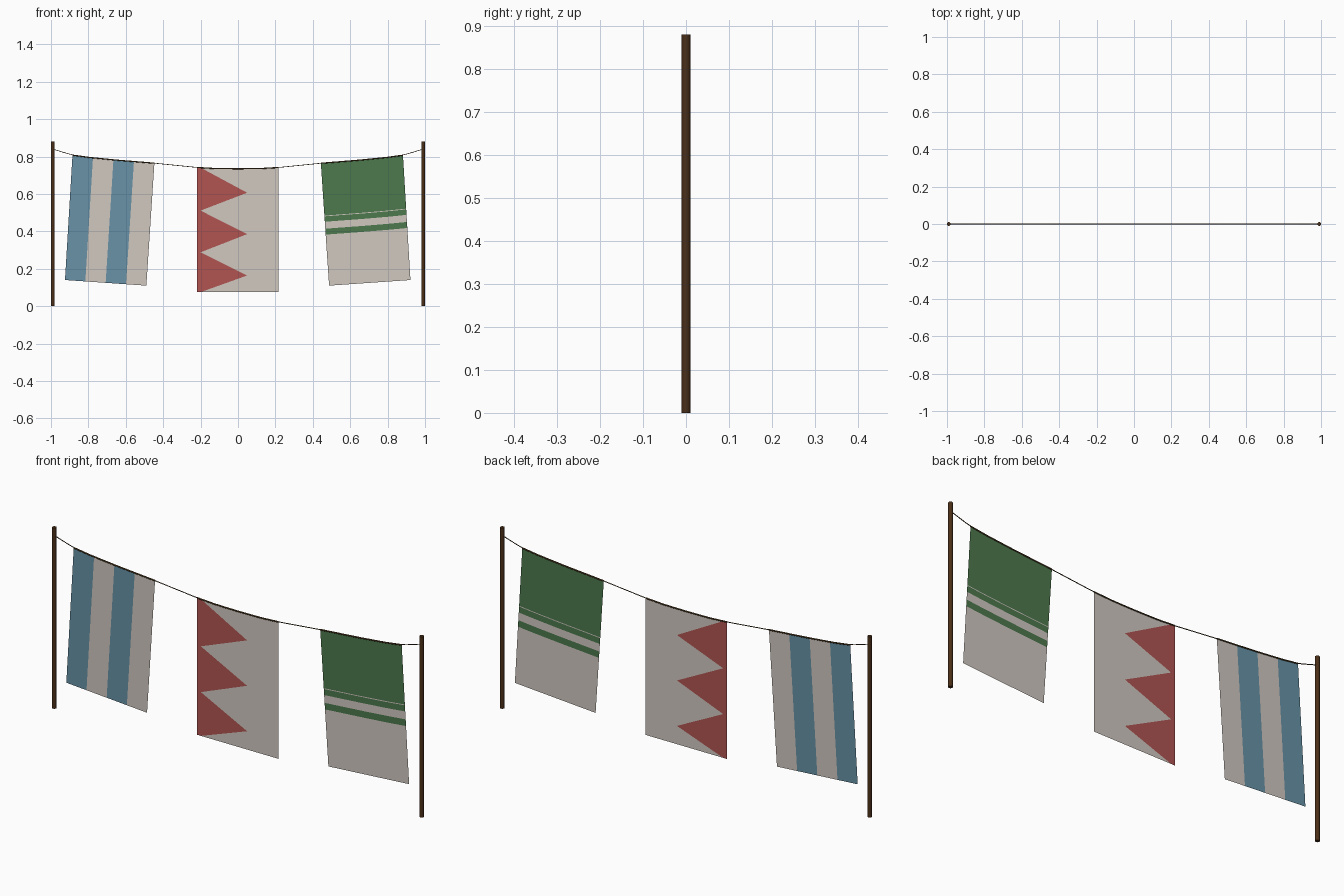
import bpy, bmesh
from mathutils import Vector

if "Cube" in bpy.data.objects:
    bpy.data.objects.remove(bpy.data.objects["Cube"])


def material(name, rgb):
    m = bpy.data.materials.new(name)
    m.diffuse_color = (*rgb, 1)
    m.use_nodes = True
    m.node_tree.nodes["Principled BSDF"].inputs["Base Color"].default_value = m.diffuse_color
    return m


BROWN = material("dark brown wood", (0.07, 0.028, 0.009))
ROPE = material("rope brown", (0.08, 0.045, 0.015))
CREAM = material("cream cloth", (0.63, 0.58, 0.53))
BLUE = material("blue cloth", (0.14, 0.29, 0.39))
RED = material("red cloth", (0.44, 0.09, 0.085))
GREEN = material("green cloth", (0.075, 0.19, 0.075))

# Sagging line, right half, mirrored in x
SAG = [(0, 0.735), (0.12, 0.736), (0.22, 0.742), (0.45, 0.765),
       (0.65, 0.781), (0.80, 0.796), (0.885, 0.808), (0.99, 0.84)]


def rope_z(x):
    x = abs(x)
    for (x0, z0), (x1, z1) in zip(SAG, SAG[1:]):
        if x <= x1:
            return z0 + (z1 - z0) * (x - x0) / (x1 - x0)
    return SAG[-1][1]


def cord(name, xa, xb, radius, n):
    cu = bpy.data.curves.new(name, 'CURVE')
    cu.dimensions = '3D'
    cu.bevel_depth = radius
    cu.bevel_resolution = 1
    cu.use_fill_caps = True
    sp = cu.splines.new('POLY')
    sp.points.add(n)
    for i, p in enumerate(sp.points):
        x = xa + (xb - xa) * i / n
        p.co = (x, 0, rope_z(x), 1)
    cu.materials.append(ROPE)
    bpy.context.collection.objects.link(bpy.data.objects.new(name, cu))


def flag(name, top, bottom, rows, splits, paint, rule):
    """Cloth sheet: top = (x0, x1), bottom = two (x, z) corners,
    rows = fractions down, splits = fractions across for every row."""
    bm = bmesh.new()
    b0, b1 = (Vector(p) for p in bottom)
    grid = []
    for v, us in zip(rows, splits):
        line = []
        for u in us:
            x = top[0] + (top[1] - top[0]) * u
            p = Vector((x, rope_z(x))).lerp(b0.lerp(b1, u), v)
            line.append(bm.verts.new((p.x, 0, p.y)))
        grid.append(line)
    for r in range(len(grid) - 1):
        for c in range(len(grid[0]) - 1):
            f = bm.faces.new((grid[r][c], grid[r + 1][c],
                              grid[r + 1][c + 1], grid[r][c + 1]))
            f.material_index = rule(r, c)
    me = bpy.data.meshes.new(name)
    bm.to_mesh(me)
    bm.free()
    me.materials.append(CREAM)
    me.materials.append(paint)
    bpy.context.collection.objects.link(bpy.data.objects.new(name, me))
    cord(name + "_hem", top[0], top[1], 0.0035, 10)


# Poles
for side, x in (("left", -0.99), ("right", 0.99)):
    bpy.ops.mesh.primitive_cylinder_add(vertices=16, radius=0.01, depth=0.88,
                                        location=(x, 0, 0.44))
    o = bpy.context.object
    o.name = side + "_pole"
    o.data.materials.append(BROWN)
    bpy.ops.object.shade_smooth_by_angle()

# Line between the poles
cord("hanging_line", -0.99, 0.99, 0.002, 48)

eighths = [i / 8 for i in range(9)]

# Left flag: four vertical stripes
flag("striped_flag", (-0.885, -0.447), ((-0.925, 0.14), (-0.49, 0.11)),
     [0, 1], [eighths] * 2, BLUE, lambda r, c: 1 - c // 2 % 2)

# Middle flag: three teeth pointing right
teeth = [0.045, 0.615] * 3 + [0.045]
flag("toothed_flag", (-0.22, 0.217), ((-0.22, 0.075), (0.217, 0.075)),
     [0, 0.195, 0.345, 0.53, 0.68, 0.865, 1],
     [[0] + [s + (1 - s) * i / 5 for i in range(6)] for s in teeth],
     RED, lambda r, c: int(c == 0))

# Right flag: green upper half with a pale band
bands = [0, 0.428, 0.434, 0.478, 0.535, 0.583, 1]
flag("banded_flag", (0.443, 0.882), ((0.487, 0.11), (0.922, 0.14)),
     bands, [eighths] * len(bands), GREEN, lambda r, c: 1 - r % 2)
# last row keeps the cream cloth below the bands
for p in bpy.data.objects["banded_flag"].data.polygons:
    if p.index >= 40:
        p.material_index = 0
